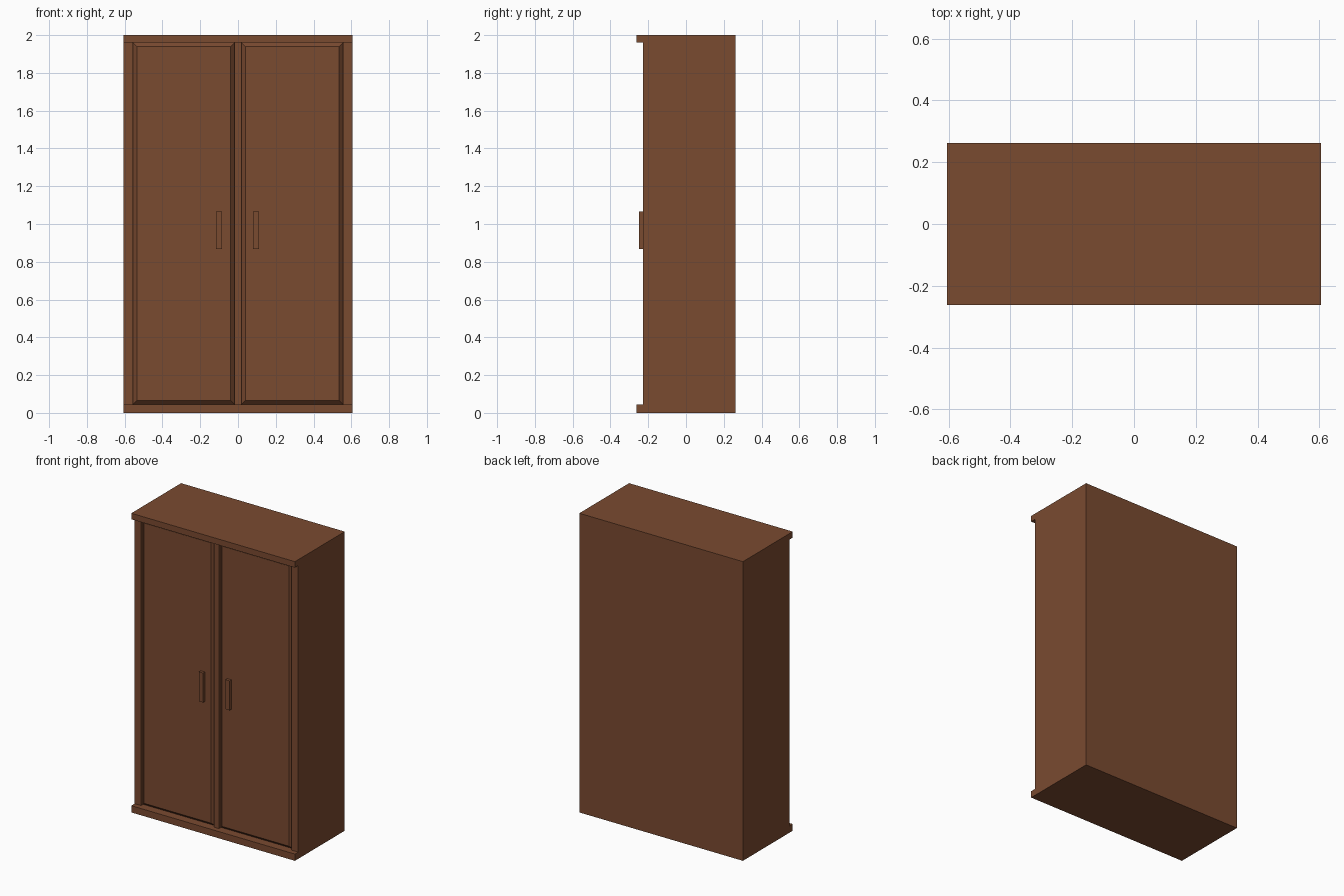
import bpy, bmesh

if "Cube" in bpy.data.objects:
    bpy.data.objects.remove(bpy.data.objects["Cube"])

wood = bpy.data.materials.new("brown wood")
wood.diffuse_color = (0.195, 0.069, 0.030, 1)
wood.use_nodes = True
wood.node_tree.nodes["Principled BSDF"].inputs["Base Color"].default_value = wood.diffuse_color

HW, HD, H = 0.605, 0.263, 2.0      # half width, half depth, height
FRONT = -0.228                     # front plane of stiles and doors
BACKING = FRONT + 0.022            # bottom of the groove round each door
Z0, Z1 = 0.045, 1.96               # door opening
SIDE, MID = 0.557, 0.019           # opening edges in x


def block(name, x0, x1, y0, y1, z0, z1, chamfer=0.0):
    """Box from bounds; chamfer insets the front (-y) face to slope its rim."""
    bm = bmesh.new()
    bmesh.ops.create_cube(bm, size=1)
    for v in bm.verts:
        front = v.co.y < 0
        c = chamfer if front else 0
        v.co = (x0 + c if v.co.x < 0 else x1 - c,
                y0 if front else y1,
                z0 + c if v.co.z < 0 else z1 - c)
    mesh = bpy.data.meshes.new(name)
    bm.to_mesh(mesh)
    bm.free()
    mesh.materials.append(wood)
    obj = bpy.data.objects.new(name, mesh)
    bpy.context.collection.objects.link(obj)
    return obj


# Carcass: body, base and top boards that overhang the front
block("cabinet_body", -HW, HW, BACKING, HD, Z0, Z1)
block("base_board", -HW, HW, -HD, HD, 0, Z0)
block("top_board", -HW, HW, -HD, HD, Z1, H)

# Upright stiles
block("centre_stile", -MID, MID, FRONT, BACKING, Z0, Z1)
block("left_stile", -HW, -SIDE, FRONT, BACKING, Z0, Z1)
block("right_stile", SIDE, HW, FRONT, BACKING, Z0, Z1)

# Raised door panels with sloped rims, and their handles
for side, x0, x1, h in (("left", -SIDE, -MID, -0.1), ("right", MID, SIDE, 0.096)):
    block(side + "_door", x0, x1, FRONT, BACKING, Z0, Z1, chamfer=0.021)
    block(side + "_handle", h - 0.016, h + 0.016, -0.248, FRONT, 0.868, 1.065)
